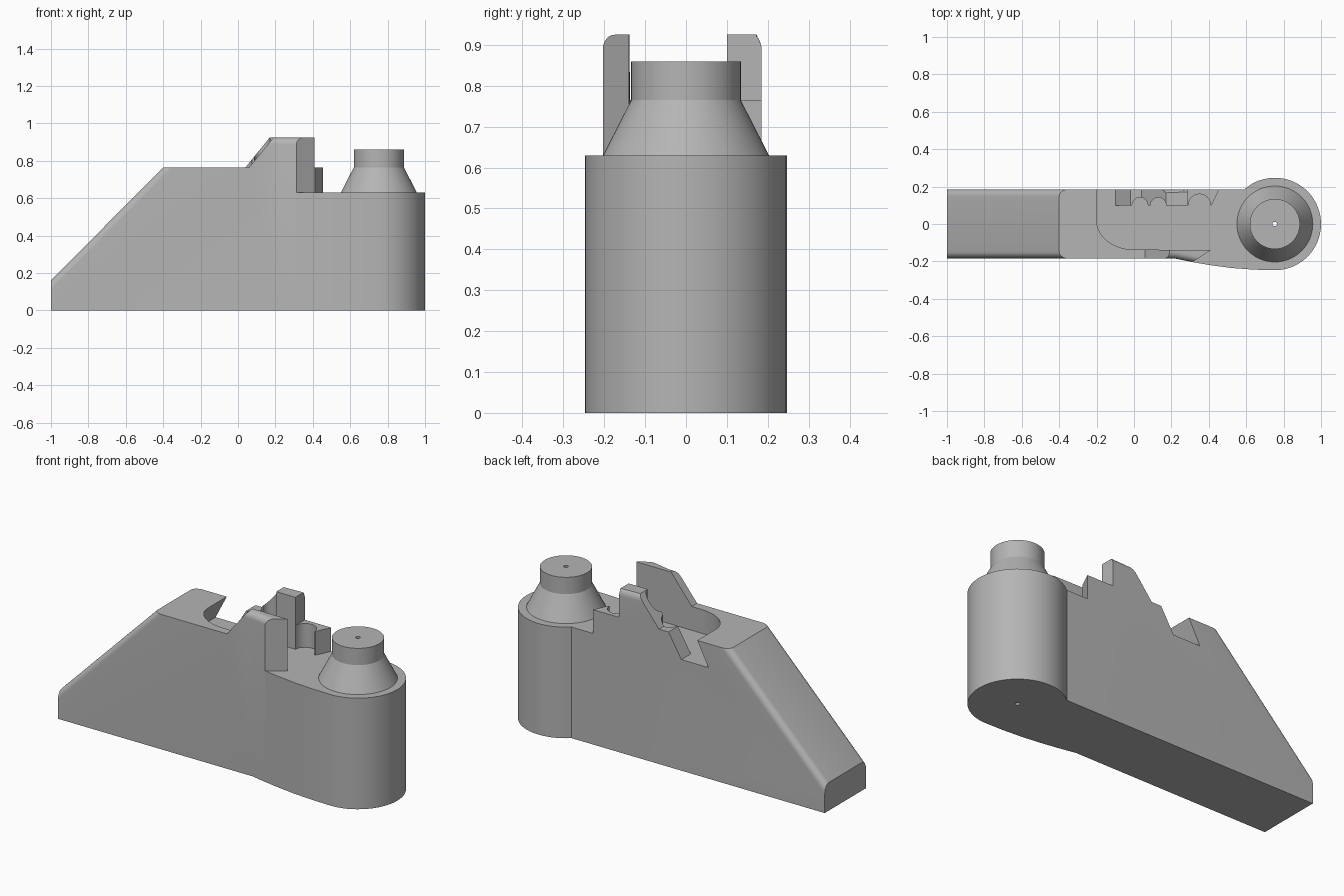
import bpy, bmesh, math
from mathutils import Vector

old = bpy.data.objects.get("Cube")
if old:
    bpy.data.objects.remove(old, do_unlink=True)

FLOOR, DECK, TOP = 0.63, 0.765, 0.925
POST_X, POST_R = 0.753, 0.247

grey = bpy.data.materials.new("plain grey")
grey.use_nodes = True
colour = (0.46, 0.46, 0.46, 1)
grey.diffuse_color = colour
grey.node_tree.nodes["Principled BSDF"].inputs["Base Color"].default_value = colour


def arc(cx, cy, rx, ry, start, end, n):
    angles = [math.radians(start + (end - start) * i / n) for i in range(n + 1)]
    return [(cx + rx * math.cos(a), cy + ry * math.sin(a)) for a in angles]


def make_object(name, bm):
    bmesh.ops.recalc_face_normals(bm, faces=bm.faces)
    mesh = bpy.data.meshes.new(name)
    bm.to_mesh(mesh)
    bm.free()
    mesh.materials.append(grey)
    ob = bpy.data.objects.new(name, mesh)
    bpy.context.collection.objects.link(ob)
    return ob


def loft(rings):
    """Closed solid through matching rings of 3D points."""
    bm = bmesh.new()
    rows = [[bm.verts.new(p) for p in ring] for ring in rings]
    for low, high in zip(rows, rows[1:]):
        for i in range(len(low)):
            j = (i + 1) % len(low)
            bm.faces.new((low[i], low[j], high[j], high[i]))
    bm.faces.new(rows[0][::-1])
    bm.faces.new(rows[-1])
    bmesh.ops.recalc_face_normals(bm, faces=bm.faces)
    return bm


def side_cutter(name, profile, y0, y1):
    return make_object(name, loft([[(x, y, z) for x, z in profile] for y in (y0, y1)]))


def round_solid(name, profile, n=64):
    rings = [[(x, y, z) for x, y in arc(POST_X, 0, r, r, 0, 360, n)[:-1]] for r, z in profile]
    return make_object(name, loft(rings))


def cut(ob, cutters):
    for c in cutters:
        c.hide_render = True
        mod = ob.modifiers.new("cut", 'BOOLEAN')
        mod.operation, mod.solver, mod.object = 'DIFFERENCE', 'EXACT', c
    graph = bpy.context.evaluated_depsgraph_get()
    mesh = bpy.data.meshes.new_from_object(ob.evaluated_get(graph))
    ob.modifiers.clear()
    ob.data = mesh


# Body: footprint prism, sloped nose, rounded upper edges
footprint = [(-1, -0.185), (0.22, -0.185), (0.31, -0.203), (0.4, -0.219), (0.52, -0.235), (0.64, -0.244)]
footprint += arc(POST_X, 0, POST_R, POST_R, -90, 131.5, 40) + [(-1, 0.185)]
bm = loft([[(x, y, z) for x, y in footprint] for z in (0, TOP)])
bmesh.ops.bisect_plane(bm, geom=bm.verts[:] + bm.edges[:] + bm.faces[:],
                       plane_co=(-1, 0, 0.16), plane_no=(-0.605, 0, 0.6), clear_outer=True)
bmesh.ops.holes_fill(bm, edges=[e for e in bm.edges if e.is_boundary])
bmesh.ops.recalc_face_normals(bm, faces=bm.faces)
bm.normal_update()


def is_upper_rim(e):
    nz = sorted(abs(f.normal.z) for f in e.link_faces)
    mid = (e.verts[0].co + e.verts[1].co) / 2
    return nz[0] < 0.1 and nz[1] > 0.3 and mid.z > 0.1 and mid.x > -0.99 and mid.x < 0.59


bmesh.ops.bevel(bm, geom=[e for e in bm.edges if is_upper_rim(e)],
                offset=0.036, segments=6, profile=0.5, affect='EDGES')
body = make_object("body", bm)

# Pocket outline: x, y and how far the foot of the wall shifts in x
outline = [(-0.2, 0.3, -0.07)]
outline += [(x, y, 0.35 * min(x, 0)) for x, y in arc(0, 0.02, 0.2, 0.157, 180, 270, 14)]
outline += [(x, y, 0) for x, y in [(0.2, -0.138), (0.41, -0.14), (0.21, -0.27), (0.21, -0.4),
                                   (1.1, -0.4), (1.1, 0.3), (0.51, 0.3), (0.455, 0.185), (0.415, 0.1)]]
for cx, r in ((0.35, 0.06), (0.13, 0.042), (0.032, 0.042)):
    outline += [(x, y, 0) for x, y in arc(cx, 0.1, r, r, 0, 180, 12)]
outline += [(-0.02, 0.1, -0.08), (-0.02, 0.3, -0.08)]
pocket = make_object("pocket_cutter", loft([
    [(x + dx, y, FLOOR) for x, y, dx in outline],
    [(x, y, DECK) for x, y, dx in outline],
    [(x, y, 1.1) for x, y, dx in outline]]))

# Deck cuts leave the two raised jaws, each with a ramp
cutters = [pocket]
for name, ramp, y0, y1 in (("front", 0.06, -0.4, 0.01), ("back", 0.04, 0, 0.4)):
    profile = [(-1.2, DECK), (ramp, DECK), (ramp + 0.13, TOP), (ramp + 0.211, 1.025), (-1.2, 1.025)]
    cutters.append(side_cutter(name + "_deck_cutter", profile, y0, y1))
cutters.append(side_cutter("back_step_cutter", [(0.29, DECK), (1.2, DECK), (1.2, 1.05), (0.29, 1.05)], 0, 0.4))

# Post cone with a pin hole through everything
post = round_solid("post_cone", [(0.203, FLOOR), (0.134, DECK), (0.134, 0.86)])
pin = round_solid("pin_hole_cutter", [(0.012, -0.1), (0.012, 1.2)], 16)
cutters.append(pin)
cut(body, cutters)
cut(post, [pin])
for c in cutters:
    bpy.data.objects.remove(c, do_unlink=True)

for ob in (body, post):
    bpy.ops.object.select_all(action='DESELECT')
    ob.select_set(True)
    bpy.context.view_layer.objects.active = ob
    bpy.ops.object.shade_smooth_by_angle(angle=math.radians(25))
